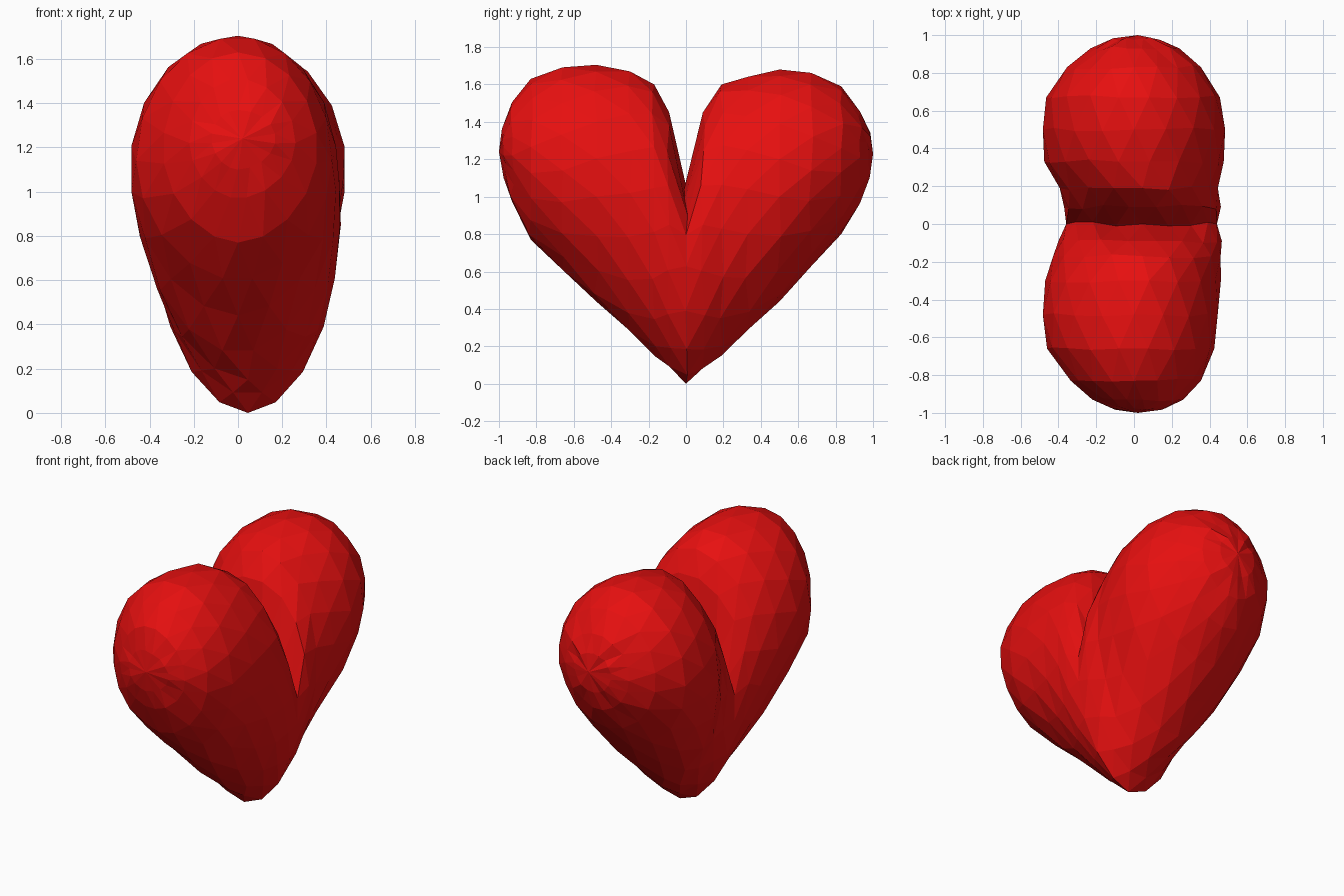
import bpy, bmesh, math, random

if "Cube" in bpy.data.objects:
    bpy.data.objects.remove(bpy.data.objects["Cube"])

random.seed(4)

# Cross-sections along the width: y, bottom z, widest z, top z, left x, right x
SECTIONS = [
    (-0.975, 1.10, 1.24, 1.37, -0.12, 0.17),
    (-0.93, 0.97, 1.22, 1.51, -0.22, 0.26),
    (-0.83, 0.77, 1.19, 1.63, -0.34, 0.36),
    (-0.66, 0.60, 1.14, 1.70, -0.46, 0.425),
    (-0.48, 0.44, 1.10, 1.705, -0.49, 0.45),
    (-0.30, 0.27, 1.02, 1.68, -0.47, 0.46),
    (-0.17, 0.15, 0.93, 1.60, -0.435, 0.465),
    (-0.09, 0.08, 0.85, 1.46, -0.40, 0.465),
    (0.00, 0.00, 0.74, 1.06, -0.365, 0.445),
    (0.09, 0.07, 0.85, 1.46, -0.37, 0.46),
    (0.19, 0.15, 0.95, 1.60, -0.40, 0.45),
    (0.33, 0.275, 1.04, 1.65, -0.475, 0.475),
    (0.50, 0.44, 1.10, 1.68, -0.49, 0.49),
    (0.67, 0.62, 1.14, 1.67, -0.465, 0.455),
    (0.83, 0.80, 1.19, 1.59, -0.36, 0.36),
    (0.93, 0.96, 1.21, 1.46, -0.23, 0.24),
    (0.975, 1.09, 1.23, 1.35, -0.13, 0.14),
]
SIDES = 18


def spow(v, e):
    return math.copysign(abs(v) ** e, v)


def ring(bm, index, section):
    """One rounded section; odd rings are turned half a step for triangular facets."""
    y, zb, zm, zt, xl, xr = section
    verts = []
    for k in range(SIDES):
        a = 2 * math.pi * (k + 0.5 * (index % 2)) / SIDES
        c, s = math.sin(a), math.cos(a)
        e = 1.0 if s > 0 else 1.08          # slightly more pointed underneath
        cx = 0.045 if abs(y) < 0.2 else 0.0
        half = (xr - cx) if c > 0 else (cx - xl)
        x = cx + half * spow(c, e)
        z = zm + spow(s, e) * ((zt - zm) if s > 0 else (zm - zb))
        j = 0.0 if abs(s) > 0.95 or abs(c) > 0.95 else 0.012
        verts.append(bm.verts.new((x, y + random.uniform(-j, j), z)))
    return verts


# Heart body: faceted skin through the sections
bm = bmesh.new()
rings = [ring(bm, i, s) for i, s in enumerate(SECTIONS)]
for i in range(len(rings) - 1):
    a, b = rings[i], rings[i + 1]
    for k in range(SIDES):
        n = (k + 1) % SIDES
        if i % 2 == 0:
            bm.faces.new((a[k], a[n], b[k]))
            bm.faces.new((a[n], b[n], b[k]))
        else:
            bm.faces.new((a[k], b[n], b[k]))
            bm.faces.new((a[k], a[n], b[n]))

# Rounded ends of both lobes
for r, y, z in ((rings[0], -1.0, 1.24), (rings[-1], 1.0, 1.23)):
    tip = bm.verts.new((0.02, y, z))
    for k in range(SIDES):
        bm.faces.new((r[k], r[(k + 1) % SIDES], tip))

bmesh.ops.recalc_face_normals(bm, faces=bm.faces[:])
mesh = bpy.data.meshes.new("heart")
bm.to_mesh(mesh)
bm.free()

red = bpy.data.materials.new("red")
red.diffuse_color = (0.8, 0.005, 0.005, 1.0)
red.use_nodes = True
red.node_tree.nodes["Principled BSDF"].inputs["Base Color"].default_value = red.diffuse_color
mesh.materials.append(red)
heart = bpy.data.objects.new("heart", mesh)
bpy.context.collection.objects.link(heart)
